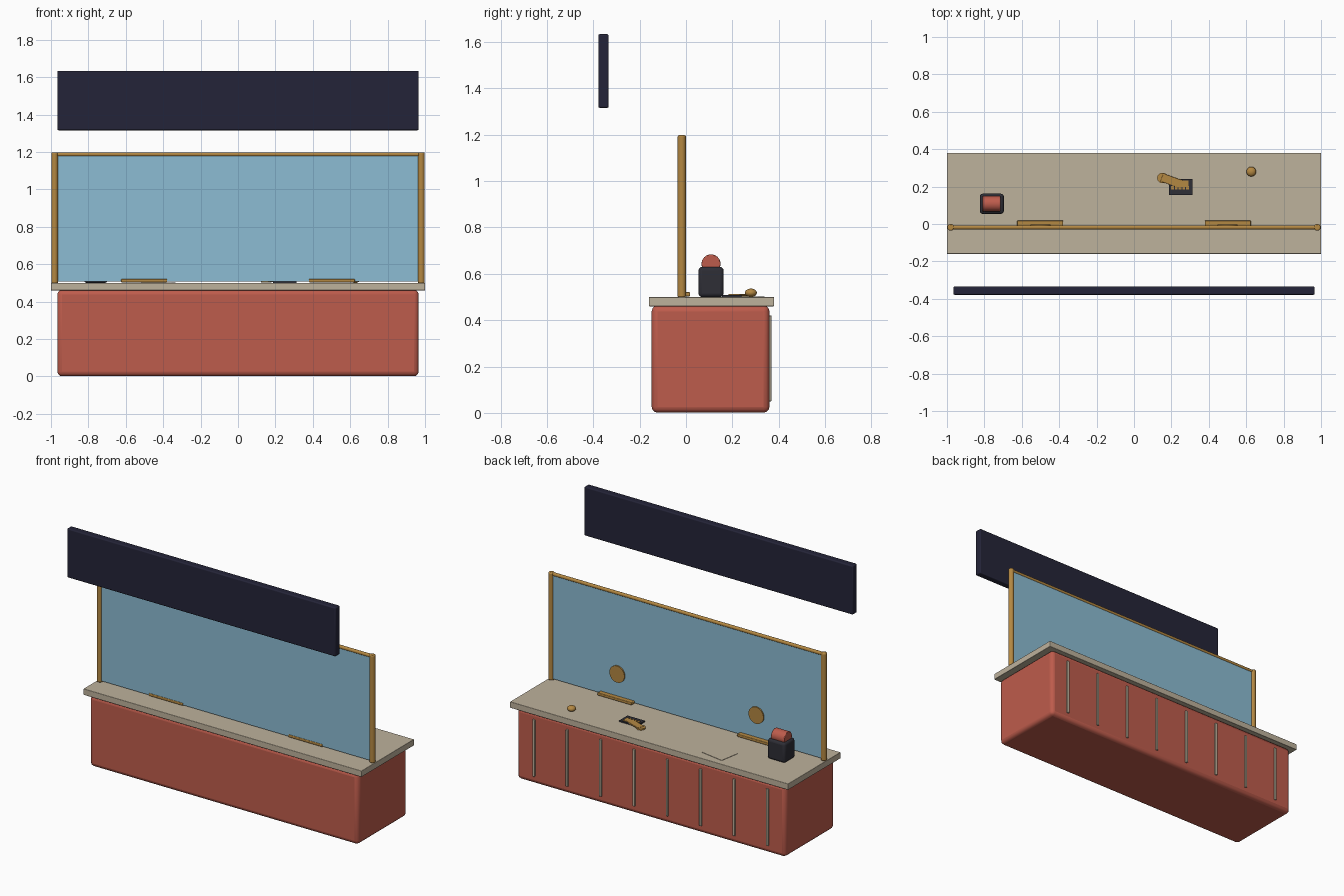
import bpy
from math import radians, pi

if "Cube" in bpy.data.objects:
    bpy.data.objects.remove(bpy.data.objects["Cube"], do_unlink=True)


def material(name, rgb):
    color = [(c / 255 / 12.92 if c < 11 else ((c / 255 + 0.055) / 1.055) ** 2.4) for c in rgb] + [1]
    m = bpy.data.materials.new(name)
    m.use_nodes = True
    m.diffuse_color = color
    m.node_tree.nodes["Principled BSDF"].inputs["Base Color"].default_value = color
    return m


red = material("brick red", (190, 92, 76))
navy = material("dark navy", (36, 36, 56))
blue = material("glass blue", (140, 188, 211))
gold = material("brass", (180, 136, 66))
beige = material("stone beige", (190, 178, 156))
dark = material("charcoal", (46, 46, 54))


def finish(name, mat, bevel, segments=3):
    ob = bpy.context.object
    ob.name = name
    ob.data.materials.append(mat)
    bpy.ops.object.transform_apply(location=False, rotation=False, scale=True)
    bpy.ops.object.shade_smooth_by_angle(angle=radians(35))
    if bevel:
        mod = ob.modifiers.new("Bevel", "BEVEL")
        mod.width = bevel
        mod.segments = segments
        mod.limit_method = "ANGLE"
    return ob


def box(name, center, size, mat, bevel=0.0, turn=0):
    bpy.ops.mesh.primitive_cube_add(size=1, location=center, rotation=(0, 0, radians(turn)))
    bpy.context.object.scale = size
    return finish(name, mat, bevel)


def rod(name, center, radius, length, mat, axis="z", bevel=0.0, sides=24):
    turn = {"x": (0, pi / 2, 0), "y": (pi / 2, 0, 0), "z": (0, 0, 0)}[axis]
    bpy.ops.mesh.primitive_cylinder_add(vertices=sides, radius=radius, depth=length,
                                        location=center, rotation=turn)
    return finish(name, mat, bevel, 2)


# Counter
box("counter_body", (0, 0.106, 0.232), (1.932, 0.508, 0.462), red, 0.025)
box("counter_top", (0, 0.11, 0.48), (2, 0.54, 0.04), beige, 0.003)
for i in range(8):
    box(f"back_slat_{i + 1}", (-0.84 + 0.24 * i, 0.362, 0.235), (0.016, 0.014, 0.37), beige, 0.003)

# Glass screen with brass frame
SCREEN_Y = -0.018
box("glass_screen", (0, SCREEN_Y, 0.849), (1.95, 0.012, 0.682), blue)
rod("screen_top_rail", (0, SCREEN_Y, 1.187), 0.011, 1.95, gold, "x")
for side, s in (("left", 1), ("right", -1)):
    rod(f"{side}_post", (s * 0.98, SCREEN_Y, 0.848), 0.018, 0.7, gold, "z", 0.006)
    rod(f"{side}_speaking_disc", (s * 0.5, -0.009, 0.665), 0.054, 0.01, gold, "y", sides=32)
    box(f"{side}_pass_tray", (s * 0.502, -0.004, 0.512), (0.246, 0.044, 0.018), gold, 0.004)

# Overhead sign board
box("sign_board", (0, -0.356, 1.475), (1.932, 0.045, 0.318), navy, 0.007)

# Ticket dispenser
box("dispenser_body", (-0.76, 0.108, 0.565), (0.128, 0.108, 0.13), dark, 0.015)
rod("dispenser_roll", (-0.762, 0.108, 0.643), 0.041, 0.096, red, "x", 0.004, 32)

# Paper sheet
box("paper_sheet", (-0.425, 0.26, 0.501), (0.162, 0.132, 0.003), beige, 0, -9.5)

# Key lying on a dark pad
box("key_pad", (0.249, 0.198, 0.504), (0.126, 0.084, 0.009), dark)
rod("key_bow", (0.152, 0.246, 0.507), 0.028, 0.009, gold, "z")
box("key_shaft", (0.203, 0.23, 0.509), (0.115, 0.045, 0.009), gold, 0.002, -20)
for i in range(5):
    box(f"key_tooth_{i + 1}", (0.206 + 0.02 * i, 0.193, 0.51), (0.014, 0.018, 0.006), gold)
box("key_tip", (0.268, 0.215, 0.51), (0.045, 0.035, 0.007), gold)

# Service bell
bpy.ops.mesh.primitive_uv_sphere_add(segments=24, ring_count=12, radius=0.026, location=(0.627, 0.28, 0.518))
bpy.context.object.scale = (1, 1, 0.7)
finish("service_bell", gold, 0)
